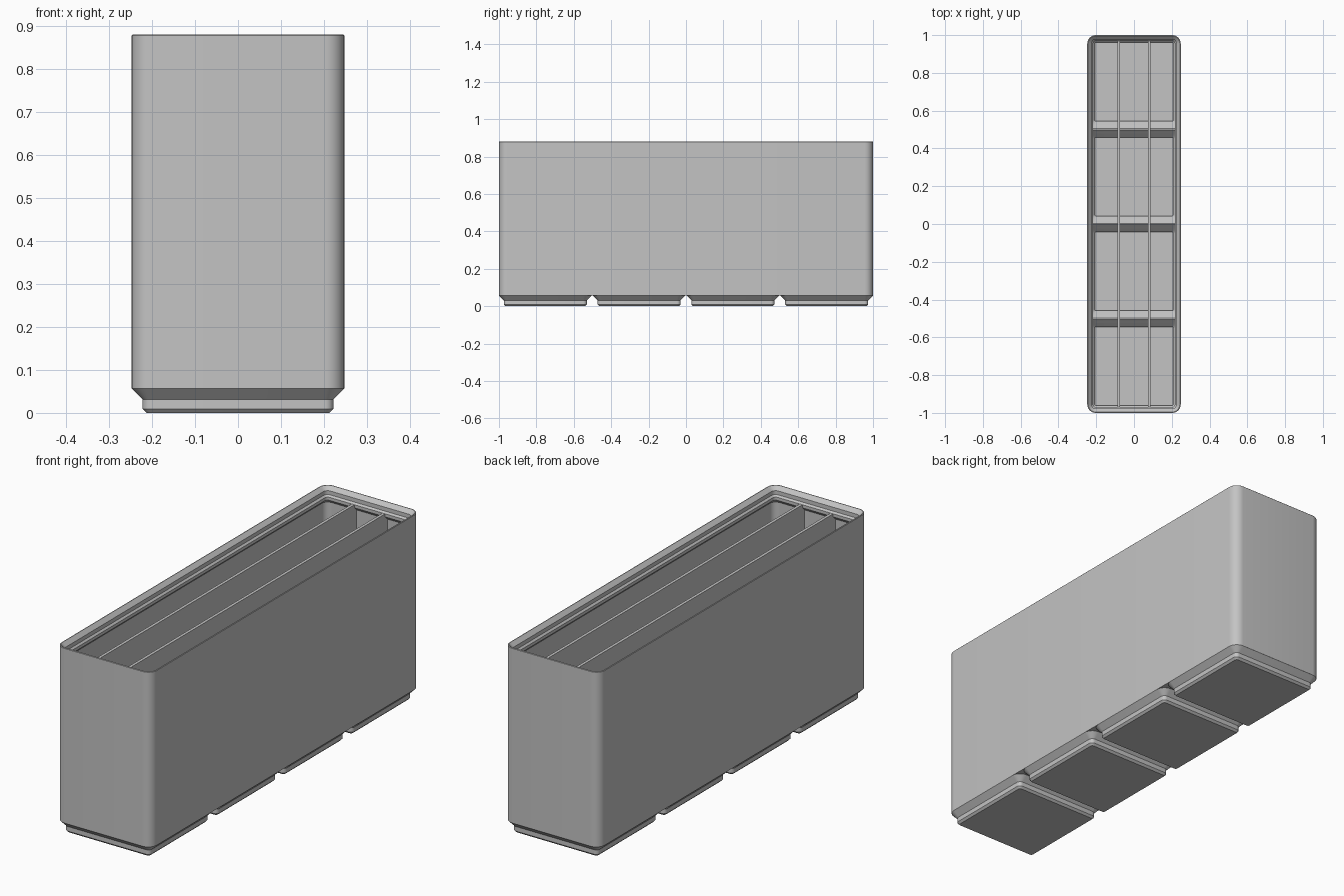
import bpy, bmesh, math

cube = bpy.data.objects.get("Cube")
if cube:
    bpy.data.objects.remove(cube, do_unlink=True)

HX, HY = 0.2475, 1.0      # outer half sizes
PITCH = 0.5015            # spacing of the feet
WALL = 0.0143
CORNER = 0.045
BASE, RIM = 0.057, 0.836  # underside of the body, foot of the lip
TOP = 0.88

grey = bpy.data.materials.new("grey plastic")
grey.use_nodes = True
COLOUR = (0.55, 0.55, 0.55, 1)
grey.diffuse_color = COLOUR
grey.node_tree.nodes["Principled BSDF"].inputs["Base Color"].default_value = COLOUR


def finish(name, bm):
    bmesh.ops.recalc_face_normals(bm, faces=bm.faces)
    mesh = bpy.data.meshes.new(name)
    bm.to_mesh(mesh)
    bm.free()
    mesh.materials.append(grey)
    ob = bpy.data.objects.new(name, mesh)
    bpy.context.collection.objects.link(ob)
    bpy.ops.object.select_all(action="DESELECT")
    bpy.context.view_layer.objects.active = ob
    ob.select_set(True)
    bpy.ops.object.shade_smooth_by_angle(angle=math.radians(30))
    return ob


def rounded_ring(bm, hx, hy, cy, inset, z, steps=8):
    """Rounded rectangle, inset evenly from its outer size."""
    r = max(CORNER - inset, 0.006)
    ax, ay = hx - inset - r, hy - inset - r
    ring = []
    for k, (sx, sy) in enumerate([(1, 1), (-1, 1), (-1, -1), (1, -1)]):
        for i in range(steps + 1):
            a = (k + i / steps) * math.pi / 2
            ring.append(bm.verts.new((sx * ax + r * math.cos(a),
                                      cy + sy * ay + r * math.sin(a), z)))
    return ring


def loft(name, hx, hy, cy, profile, closed):
    """Sweep an (inset, z) profile around a rounded rectangle."""
    bm = bmesh.new()
    rings = [rounded_ring(bm, hx, hy, cy, d, z) for d, z in profile]
    pairs = list(zip(rings, rings[1:]))
    if closed:
        pairs.append((rings[-1], rings[0]))
    else:
        bm.faces.new(rings[0])
        bm.faces.new(rings[-1])
    for a, b in pairs:
        for i in range(len(a)):
            j = (i + 1) % len(a)
            bm.faces.new((a[i], a[j], b[j], b[i]))
    return finish(name, bm)


def prism(name, x0, x1, outline):
    """Extrude a (y, z) outline along x."""
    bm = bmesh.new()
    face = bm.faces.new([bm.verts.new((x0, y, z)) for y, z in outline])
    new = bmesh.ops.extrude_face_region(bm, geom=[face])["geom"]
    bmesh.ops.translate(bm, vec=(x1 - x0, 0, 0),
                        verts=[v for v in new if isinstance(v, bmesh.types.BMVert)])
    return finish(name, bm)


# Outer walls with the stepped stacking lip
loft("body_walls", HX, HY, 0, [
    (0, BASE), (0, TOP - 0.002), (0.002, TOP), (0.005, TOP),
    (0.0227, TOP - 0.0177), (0.0227, RIM + 0.008), (0.031, RIM),
    (0.031, RIM - 0.0143), (WALL, RIM - 0.031), (WALL, BASE)], True)

# Hollow stepped feet
centres = [(i - 1.5) * PITCH for i in range(4)]
for n, c in enumerate(centres, 1):
    loft(f"foot_{n}", HX, HX, c, [
        (0.035, 0), (0.0257, 0.0095), (0.0257, 0.031), (0, BASE),
        (0.0035, BASE), (0.0035, 0.0735), (0.04, 0.037), (0.04, 0.022)], False)

# Ridges joining neighbouring feet
for n in range(3):
    y = (n - 1) * PITCH
    prism(f"floor_ridge_{n + 1}", -HX + 0.004, HX - 0.004, [
        (y - 0.0235, BASE), (y + 0.0235, BASE), (y + 0.003, 0.077), (y - 0.003, 0.077)])

# Two full-length dividers, reaching down into each foot
for side, x in (("right", -0.08), ("left", 0.08)):
    x0, x1 = x - 0.007, x + 0.007
    end = HY - WALL / 2
    prism(f"{side}_divider", x0, x1, [(-end, 0.07), (end, 0.07), (end, RIM), (-end, RIM)])
    for n, c in enumerate(centres, 1):
        prism(f"{side}_divider_foot_{n}", x0, x1, [
            (c - 0.21, 0.02), (c + 0.21, 0.02), (c + 0.21, 0.037),
            (c + 0.243, 0.073), (c - 0.243, 0.073), (c - 0.21, 0.037)])
